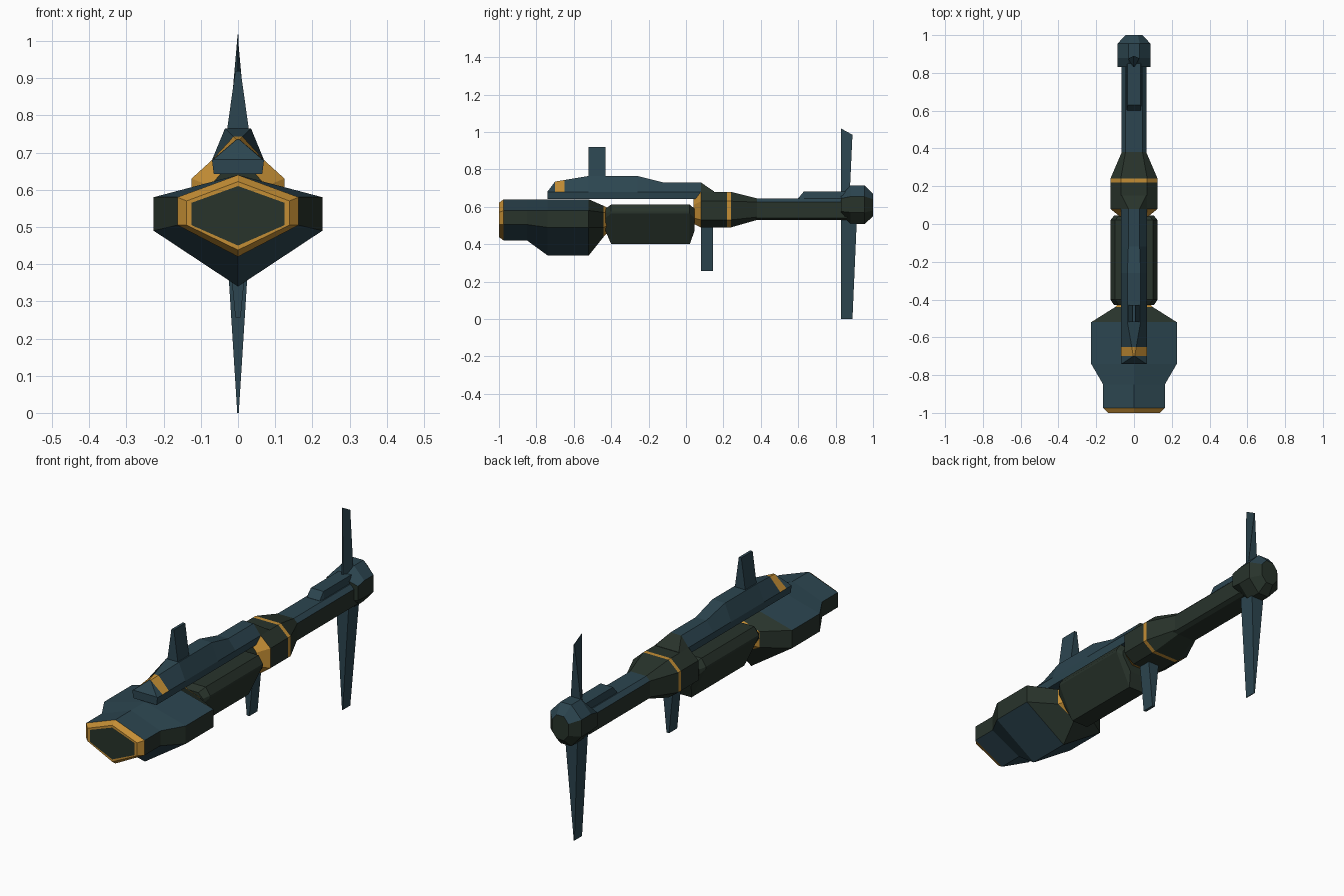
import bpy, bmesh

if "Cube" in bpy.data.objects:
    bpy.data.objects.remove(bpy.data.objects["Cube"])


def material(name, rgb):
    m = bpy.data.materials.new(name)
    m.diffuse_color = (*rgb, 1)
    m.use_nodes = True
    m.node_tree.nodes["Principled BSDF"].inputs["Base Color"].default_value = m.diffuse_color
    return m


MATS = [material("slate teal", (0.025, 0.060, 0.080)),
        material("dark olive", (0.021, 0.033, 0.024)),
        material("amber", (0.55, 0.27, 0.035))]
TEAL, OLIVE, AMBER = 0, 1, 2


def finish(name, bm, rule):
    """Clean the mesh and colour each face by rule(normal, centre)."""
    bmesh.ops.remove_doubles(bm, verts=bm.verts, dist=0.0005)
    bmesh.ops.recalc_face_normals(bm, faces=bm.faces)
    bm.normal_update()
    for f in bm.faces:
        f.material_index = rule(f.normal, f.calc_center_median())
    me = bpy.data.meshes.new(name)
    bm.to_mesh(me)
    bm.free()
    for m in MATS:
        me.materials.append(m)
    ob = bpy.data.objects.new(name, me)
    bpy.context.collection.objects.link(ob)
    return ob


def loft(name, sections, rule):
    """Skin mirrored half profiles [(x, z) top to bottom] placed along y."""
    bm = bmesh.new()
    rings = []
    for y, half in sections:
        pts = half + [(-x, z) for x, z in reversed(half) if x > 0]
        rings.append([bm.verts.new((x, y, z)) for x, z in pts])
    n = len(rings[0])
    for a, b in zip(rings, rings[1:]):
        for i in range(n):
            j = (i + 1) % n
            bm.faces.new((a[i], a[j], b[j], b[i]))
    bm.faces.new(rings[0])
    bm.faces.new(rings[-1])
    return finish(name, bm, rule)


def hexa(w, top, st, sb, bot):
    return [(0, top), (w, st), (w, sb), (0, bot)]


def octa(w, wi, top, st, sb, bot, wb=None):
    return [(wi, top), (w, st), (w, sb), (wb or wi, bot)]


def fin(name, base, tip):
    """Tapered blade: (y front, y rear, half width front, half width rear, z front, z rear)."""
    bm = bmesh.new()
    r = []
    for y0, y1, w0, w1, z0, z1 in (base, tip):
        r.append([bm.verts.new(p) for p in
                  ((-w0, y0, z0), (w0, y0, z0), (w1, y1, z1), (-w1, y1, z1))])
    for i in range(4):
        j = (i + 1) % 4
        bm.faces.new((r[0][i], r[0][j], r[1][j], r[1][i]))
    bm.faces.new(r[0])
    bm.faces.new(r[1])
    return finish(name, bm, lambda n, c: TEAL)


# Head: faceted hexagonal nose with amber rims
def head_rule(n, c):
    if c.y < -0.975:
        return OLIVE if abs(c.x) < 0.01 and abs(c.z - 0.53) < 0.03 else AMBER
    if c.y > -0.421:
        return OLIVE
    if c.y > -0.445:
        return AMBER
    return OLIVE if c.y > -0.51 or abs(n.x) > 0.8 else TEAL


loft("head", [
    (-1.0, hexa(0.125, 0.61, 0.565, 0.505, 0.45)),
    (-1.0, hexa(0.138, 0.622, 0.57, 0.505, 0.438)),
    (-0.975, hexa(0.163, 0.64, 0.58, 0.505, 0.42)),
    (-0.85, hexa(0.163, 0.64, 0.58, 0.505, 0.42)),
    (-0.74, hexa(0.227, 0.64, 0.58, 0.49, 0.34)),
    (-0.52, hexa(0.227, 0.64, 0.58, 0.49, 0.34)),
    (-0.44, hexa(0.10, 0.605, 0.57, 0.49, 0.44)),
    (-0.42, hexa(0.08, 0.595, 0.565, 0.50, 0.46))], head_rule)

# Belly block between head and collar, sides sloping in towards the bottom
block_end = octa(0.105, 0.08, 0.59, 0.565, 0.54, 0.47, 0.06)
block = octa(0.125, 0.10, 0.612, 0.575, 0.565, 0.40, 0.045)
loft("belly_block", [(-0.43, block_end), (-0.40, block), (0.02, block), (0.045, block_end)],
     lambda n, c: OLIVE)


# Spine rail on top, with an amber nose panel
def spine(top_w, top):
    return [(top_w, top), (0.07, 0.68), (0.065, 0.642)]


def spine_rule(n, c):
    if -0.70 < c.y < -0.65 and c.z > 0.69:
        return AMBER
    return OLIVE if c.y > 0.081 else TEAL


loft("spine", [
    (-0.74, spine(0.065, 0.682)),
    (-0.70, spine(0.004, 0.735)),
    (-0.65, spine(0.012, 0.743)),
    (-0.52, spine(0.035, 0.765)),
    (-0.26, spine(0.035, 0.765)),
    (-0.12, spine(0.030, 0.73)),
    (0.08, spine(0.030, 0.73)),
    (0.15, spine(0.065, 0.682))], spine_rule)


# Collar with amber front chamfer and band
def collar_rule(n, c):
    return AMBER if 0.045 < c.y < 0.08 or 0.215 < c.y < 0.245 else OLIVE


loft("collar", [
    (0.04, octa(0.075, 0.045, 0.645, 0.61, 0.54, 0.51)),
    (0.08, octa(0.125, 0.07, 0.68, 0.63, 0.53, 0.49)),
    (0.22, octa(0.125, 0.07, 0.68, 0.63, 0.53, 0.49)),
    (0.24, octa(0.125, 0.07, 0.68, 0.63, 0.53, 0.49)),
    (0.38, octa(0.065, 0.045, 0.645, 0.625, 0.545, 0.53))], collar_rule)

# Tail boom and its top ridge
boom = octa(0.065, 0.045, 0.645, 0.625, 0.54, 0.53)
loft("tail_boom", [(0.37, boom), (0.86, boom)],
     lambda n, c: TEAL if n.z > 0.3 else OLIVE)
loft("tail_ridge", [
    (0.60, [(0.035, 0.646), (0.04, 0.64)]),
    (0.63, [(0.035, 0.682), (0.04, 0.64)]),
    (0.86, [(0.035, 0.682), (0.04, 0.64)])], lambda n, c: TEAL)

# Tail hub
loft("tail_hub", [
    (0.83, octa(0.087, 0.03, 0.66, 0.645, 0.575, 0.56)),
    (0.88, octa(0.087, 0.03, 0.715, 0.655, 0.57, 0.507)),
    (0.955, octa(0.087, 0.03, 0.715, 0.655, 0.57, 0.507)),
    (1.0, octa(0.045, 0.02, 0.67, 0.64, 0.58, 0.55))],
    lambda n, c: TEAL if n.z > 0.3 else OLIVE)

# Blades
fin("tail_fin_upper", (0.83, 0.875, 0.004, 0.032, 0.66, 0.66),
    (0.83, 0.89, 0.001, 0.002, 1.018, 0.985))
fin("tail_fin_lower", (0.83, 0.915, 0.038, 0.038, 0.57, 0.57),
    (0.83, 0.89, 0.002, 0.002, 0.0, 0.0))
fin("spine_fin", (-0.52, -0.43, 0.031, 0.031, 0.75, 0.75),
    (-0.52, -0.43, 0.007, 0.007, 0.92, 0.92))
fin("collar_fin", (0.08, 0.145, 0.033, 0.033, 0.52, 0.52),
    (0.08, 0.145, 0.007, 0.007, 0.257, 0.257))
